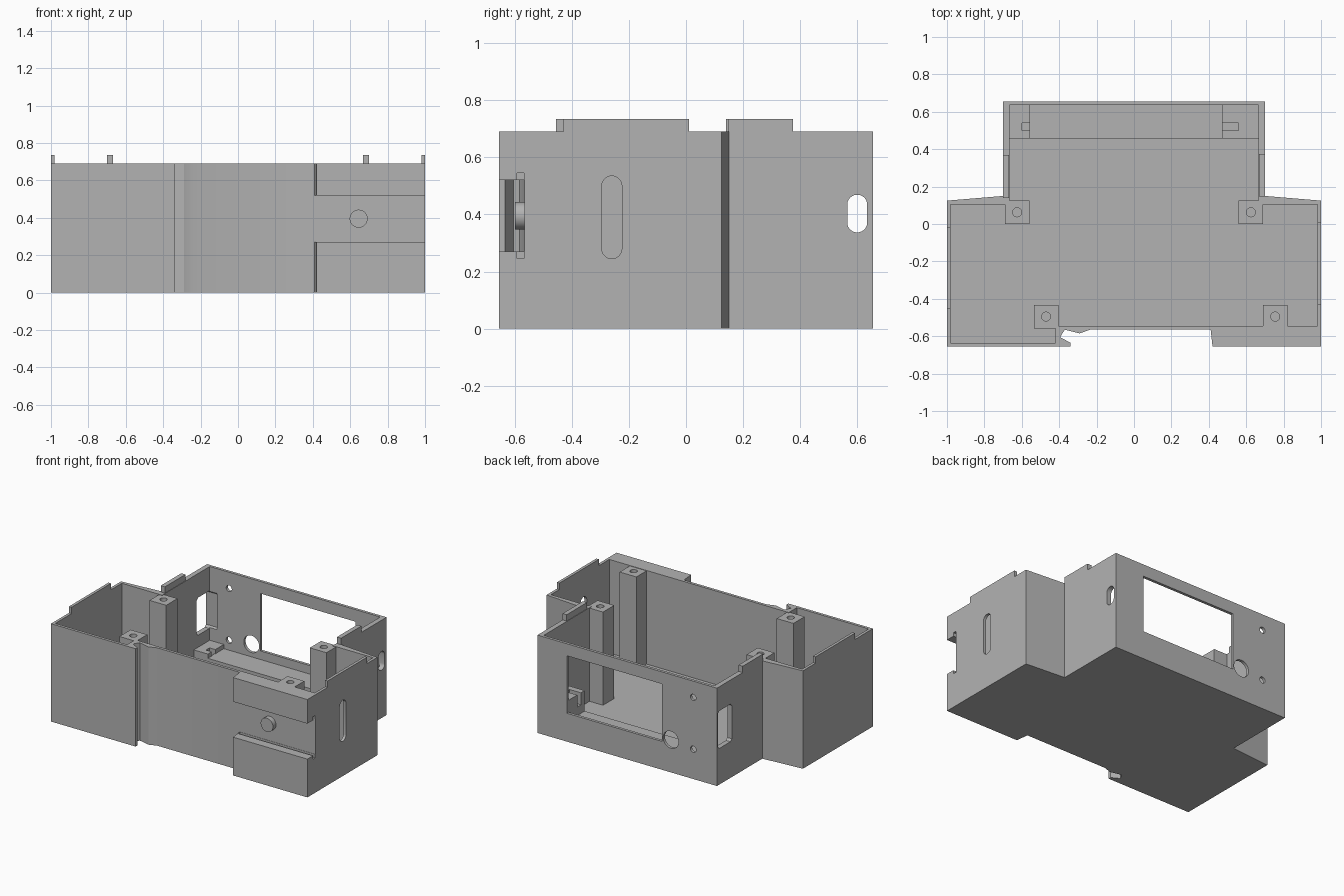
import bpy, bmesh
from math import cos, sin, pi, radians

if "Cube" in bpy.data.objects:
    bpy.data.objects.remove(bpy.data.objects["Cube"])

grey = bpy.data.materials.new("plain grey plastic")
grey.use_nodes = True
colour = (0.45, 0.45, 0.45, 1)
grey.diffuse_color = colour
grey.node_tree.nodes["Principled BSDF"].inputs["Base Color"].default_value = colour

PLACE = {"X": lambda a, b, c: (c, a, b),
         "Y": lambda a, b, c: (a, c, b),
         "Z": lambda a, b, c: (a, b, c)}


def prism(name, outline, lo, hi, axis="Z"):
    """Extrude a flat outline along an axis."""
    bm = bmesh.new()
    rings = [[bm.verts.new(PLACE[axis](a, b, c)) for a, b in outline] for c in (lo, hi)]
    bm.faces.new(rings[0])
    bm.faces.new(rings[1])
    n = len(outline)
    for i in range(n):
        j = (i + 1) % n
        bm.faces.new((rings[0][i], rings[0][j], rings[1][j], rings[1][i]))
    bmesh.ops.recalc_face_normals(bm, faces=bm.faces)
    mesh = bpy.data.meshes.new(name)
    bm.to_mesh(mesh)
    bm.free()
    mesh.materials.append(grey)
    obj = bpy.data.objects.new(name, mesh)
    bpy.context.collection.objects.link(obj)
    return obj


def box(name, x0, x1, y0, y1, z0, z1):
    return prism(name, [(x0, y0), (x1, y0), (x1, y1), (x0, y1)], z0, z1)


def round_slot(a, b, radius, half=0, steps=32):
    """Circle outline, stretched upward into a slot when half > 0."""
    pts = []
    for i in range(steps):
        t = 2 * pi * (i + 0.5) / steps
        pts.append((a + radius * cos(t), b + radius * sin(t) + (half if sin(t) > 0 else -half)))
    return pts


def cut(obj, cutter):
    """Subtract the cutter and throw it away."""
    cutter.hide_render = True
    mod = obj.modifiers.new("cut", "BOOLEAN")
    mod.operation = "DIFFERENCE"
    mod.solver = "EXACT"
    mod.object = cutter
    deps = bpy.context.evaluated_depsgraph_get()
    mesh = bpy.data.meshes.new_from_object(obj.evaluated_get(deps))
    obj.modifiers.clear()
    obj.data = mesh
    bpy.data.objects.remove(cutter)


def finish(obj):
    bpy.ops.object.select_all(action="DESELECT")
    obj.select_set(True)
    bpy.context.view_layer.objects.active = obj
    bpy.ops.object.shade_smooth_by_angle(angle=radians(30))


RIM, FLOOR = 0.69, 0.03

# Housing with the rail recess and hook along its front
shell = prism("housing", [
    (-1, -.655), (-.34, -.655), (-.34, -.635), (-.395, -.605), (-.37, -.565),
    (-.29, -.585), (-.235, -.565), (.41, -.565), (.42, -.655), (1, -.655),
    (1, .125), (.7, .15), (.7, .655), (-.7, .655), (-.7, .15), (-1, .125)], 0, RIM)
cut(shell, prism("cavity", [
    (-.98, -.635), (-.42, -.635), (-.42, -.545), (.98, -.545), (.98, .105),
    (.665, .105), (.665, .635), (-.665, .635), (-.665, .105), (-.98, .105)], FLOOR, 1))

# T-shaped slider channel at the front
cut(shell, box("channel", .38, 1.1, -.8, -.566, .27, .52))
cut(shell, box("undercut", .414, 1.1, -.592, -.568, .245, .545))

# Openings in the back wall
cut(shell, box("window", -.27, .47, .6, .7, .2, .605))
cut(shell, prism("round_port", round_slot(-.34, .23, .06), .6, .7, "Y"))
for z in (.21, .575):
    cut(shell, prism("screw_hole", round_slot(-.515, z, .022), .6, .7, "Y"))

# Openings in the side walls
cut(shell, prism("side_slot", round_slot(-.26, .39, .035, .11), .9, 1.1, "X"))
cut(shell, prism("rear_slot", round_slot(.6, .403, .035, .031), .64, .8, "X"))
cut(shell, prism("connector_port", [
    (.49, .27), (.505, .255), (.63, .255), (.645, .27),
    (.645, .505), (.63, .52), (.505, .52), (.49, .505)], -.8, -.61, "X"))
finish(shell)

# Slider peg
finish(prism("slider_peg", round_slot(.645, .395, .048), -.6, -.56, "Y"))

# Screw posts in the four corners
for name, x, y in (("back_right", -.625, .0625), ("back_left", .625, .0625),
                   ("front_right", -.47, -.495), ("front_left", .755, -.495)):
    post = box(name + "_post", x - .065, x + .065, y - .0625, y + .0625, FLOOR - .01, RIM - .003)
    cut(post, prism("pilot_hole", round_slot(x, y, .024), .4, 1))
    finish(post)

# Board ledge and its notched end blocks
box("board_ledge", -.56, .48, .457, .64, FLOOR - .01, .14)
right_block = box("right_board_block", -.67, -.555, .457, .64, FLOOR - .01, .17)
cut(right_block, box("notch", -.6, -.5, .5, .54, .08, .4))
left_block = box("left_board_block", .47, .67, .457, .64, FLOOR - .01, .285)
cut(left_block, box("notch", .4, .56, .5, .54, .2, .4))

# Lid locating tabs on the side walls
for name, x0, x1, y0, y1 in (("right", -1, -.98, -.455, -.015), ("left", .98, 1, -.43, .01),
                             ("rear_right", -.7, -.668, .14, .368),
                             ("rear_left", .668, .7, .148, .375)):
    box(name + "_lid_tab", x0, x1, y0, y1, RIM, .735)
